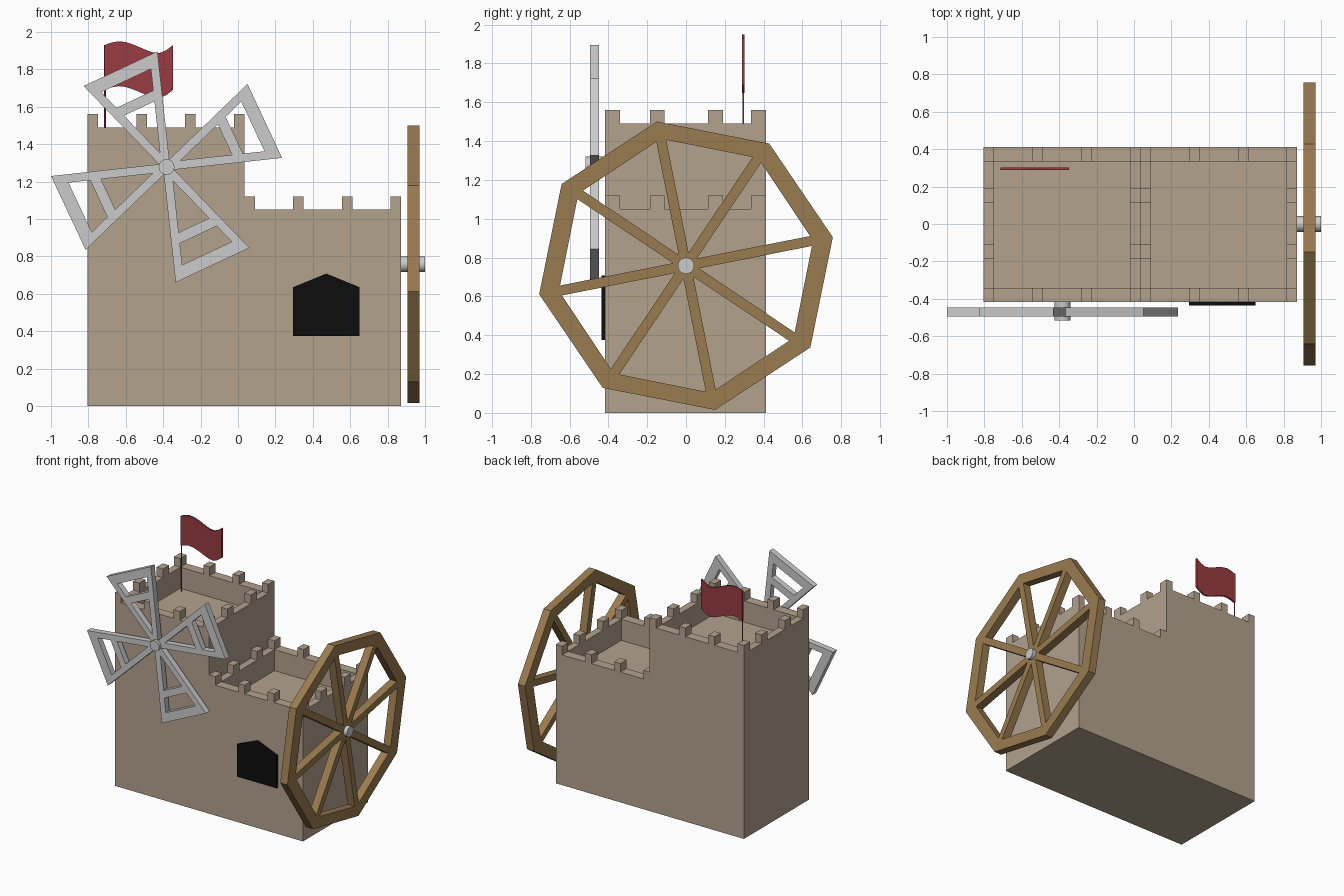
import bpy, bmesh
from math import sin, cos, tan, pi, radians
from mathutils import Vector, Matrix

if "Cube" in bpy.data.objects:
    bpy.data.objects.remove(bpy.data.objects["Cube"])


def material(name, rgb):
    m = bpy.data.materials.new(name)
    m.diffuse_color = (*rgb, 1)
    m.use_nodes = True
    m.node_tree.nodes["Principled BSDF"].inputs["Base Color"].default_value = m.diffuse_color
    return m


STONE = material("stone", (0.45, 0.36, 0.27))
WOOD = material("wood", (0.33, 0.20, 0.08))
RED = material("red_cloth", (0.32, 0.045, 0.055))
BLACK = material("black", (0.004, 0.004, 0.004))
FRONT = (pi / 2, 0, 0)          # drawing plane faces -y
SIDE = (pi / 2, 0, pi / 2)      # drawing plane faces +x


def add_mesh(name, me, mat=None):
    ob = bpy.data.objects.new(name, me)
    bpy.context.collection.objects.link(ob)
    if mat:
        me.materials.clear()
        me.materials.append(mat)
    return ob


def plate(name, loops, depth, loc, rot, mat=None):
    """Flat outline with optional holes, extruded to a solid plate."""
    cu = bpy.data.curves.new(name, 'CURVE')
    cu.dimensions, cu.fill_mode, cu.extrude = '2D', 'BOTH', depth / 2
    for pts in loops:
        sp = cu.splines.new('POLY')
        sp.points.add(len(pts) - 1)
        for p, (x, y) in zip(sp.points, pts):
            p.co = (x, y, 0, 1)
        sp.use_cyclic_u = True
    tmp = bpy.data.objects.new(name + "_outline", cu)
    bpy.context.collection.objects.link(tmp)
    dg = bpy.context.evaluated_depsgraph_get()
    me = bpy.data.meshes.new_from_object(tmp.evaluated_get(dg))
    bpy.data.objects.remove(tmp)
    bm = bmesh.new()
    bm.from_mesh(me)
    bmesh.ops.remove_doubles(bm, verts=bm.verts, dist=1e-5)
    bmesh.ops.recalc_face_normals(bm, faces=bm.faces)
    for f in bm.faces:
        f.smooth = False
    bm.to_mesh(me)
    bm.free()
    ob = add_mesh(name, me, mat)
    ob.location, ob.rotation_euler = loc, rot
    return ob


def cylinder(name, r, length, loc, rot, mat=None):
    bpy.ops.mesh.primitive_cylinder_add(vertices=24, radius=r, depth=length,
                                        location=loc, rotation=rot)
    ob = bpy.context.object
    ob.name = name
    bpy.ops.object.shade_smooth_by_angle()
    if mat:
        ob.data.materials.append(mat)
    return ob


def turn(pts, a):
    return [(x * cos(a) - y * sin(a), x * sin(a) + y * cos(a)) for x, y in pts]


# Battlemented blocks: outer walls, parapet, sunken roof, merlons
TX, TY, Y0, Y1 = 0.056, 0.077, -0.418, 0.412


def keep(name, x0, x1, top, floor):
    bm = bmesh.new()
    rings = []
    for dx, dy, z in ((0, 0, 0), (0, 0, top), (TX, TY, top), (TX, TY, floor)):
        rings.append([bm.verts.new((x, y, z)) for x, y in (
            (x0 + dx, Y0 + dy), (x1 - dx, Y0 + dy), (x1 - dx, Y1 - dy), (x0 + dx, Y1 - dy))])
    for a, b in zip(rings, rings[1:]):
        for i in range(4):
            j = (i + 1) % 4
            bm.faces.new((a[i], a[j], b[j], b[i]))
    bm.faces.new(rings[0][::-1])
    bm.faces.new(rings[-1])
    for i in range(4):
        for j in range(4):
            if i in (0, 3) or j in (0, 3):
                x = x0 + TX / 2 + i * (x1 - x0 - TX) / 3
                y = Y0 + TY / 2 + j * (Y1 - Y0 - TY) / 3 
                if j in (1, 2):
                    y = -0.148 if j == 1 else 0.152
                bmesh.ops.create_cube(bm, size=1, matrix=Matrix.Translation((x, y, top + 0.035))
                                      @ Matrix.Diagonal((TX, TY, 0.07, 1)))
    me = bpy.data.meshes.new(name)
    bm.to_mesh(me)
    bm.free()
    add_mesh(name, me, STONE)


keep("tall_tower", -0.805, 0.035, 1.49, 1.32)
keep("low_wing", 0.035, 0.872, 1.05, 0.88)

# Doorway
plate("doorway", [[(0.295, 0.375), (0.65, 0.375), (0.65, 0.635), (0.472, 0.708), (0.295, 0.635)]],
      0.03, (0, -0.42, 0), FRONT, BLACK)

# Windmill: four framed sails around a hub
hub = (-0.382, -0.471, 1.278)


def half(u):                    # inner half width of the sail frame
    return 0.342 * u - 0.028


sail = [[(0, -0.02), (0.58, -0.218), (0.58, 0.218), (0, 0.02)],
        [(0.083, 0), (0.345, -half(0.345)), (0.345, half(0.345))],
        [(0.40, -half(0.40)), (0.51, -half(0.51)), (0.51, half(0.51)), (0.40, half(0.40))]]
for k in range(4):
    a = radians(25.1 + 90 * k)
    plate(f"sail_{k + 1}", [turn(l, a) for l in sail], 0.048, hub, FRONT)
cylinder("sail_axle", 0.042, 0.177, (-0.382, -0.4285, 1.278), FRONT)

# Water wheel: octagonal rim with eight spokes, cut as wedge windows
ANG, W = radians(11.2), 0.026
ap = 0.667 * cos(pi / 8)
hw = ap * tan(pi / 8) - W / cos(pi / 8)
wheel = [[(0.771 * cos(ANG + k * pi / 4), 0.757 * sin(ANG + k * pi / 4)) for k in range(8)]]
wedge = [(W / sin(pi / 8), 0), (ap, -hw), (ap, hw)]
wheel += [turn(wedge, ANG + (k + 0.5) * pi / 4) for k in range(8)]
plate("water_wheel", wheel, 0.064, (0.938, 0, 0.758), SIDE, WOOD)
cylinder("wheel_axle", 0.042, 0.135, (0.9325, 0, 0.758), SIDE)

# Flag and pole
wave = [1.93, 1.943, 1.95, 1.946, 1.935, 1.92, 1.904, 1.891, 1.887, 1.902, 1.93]
top = [(-0.713 + 0.0366 * i, z) for i, z in enumerate(wave)]
plate("flag", [top + [(x, z - 0.24) for x, z in reversed(top)]], 0.014, (0, 0.295, 0), FRONT, RED)
cylinder("flag_pole", 0.005, 0.61, (-0.711, 0.295, 1.625), (0, 0, 0), RED)
